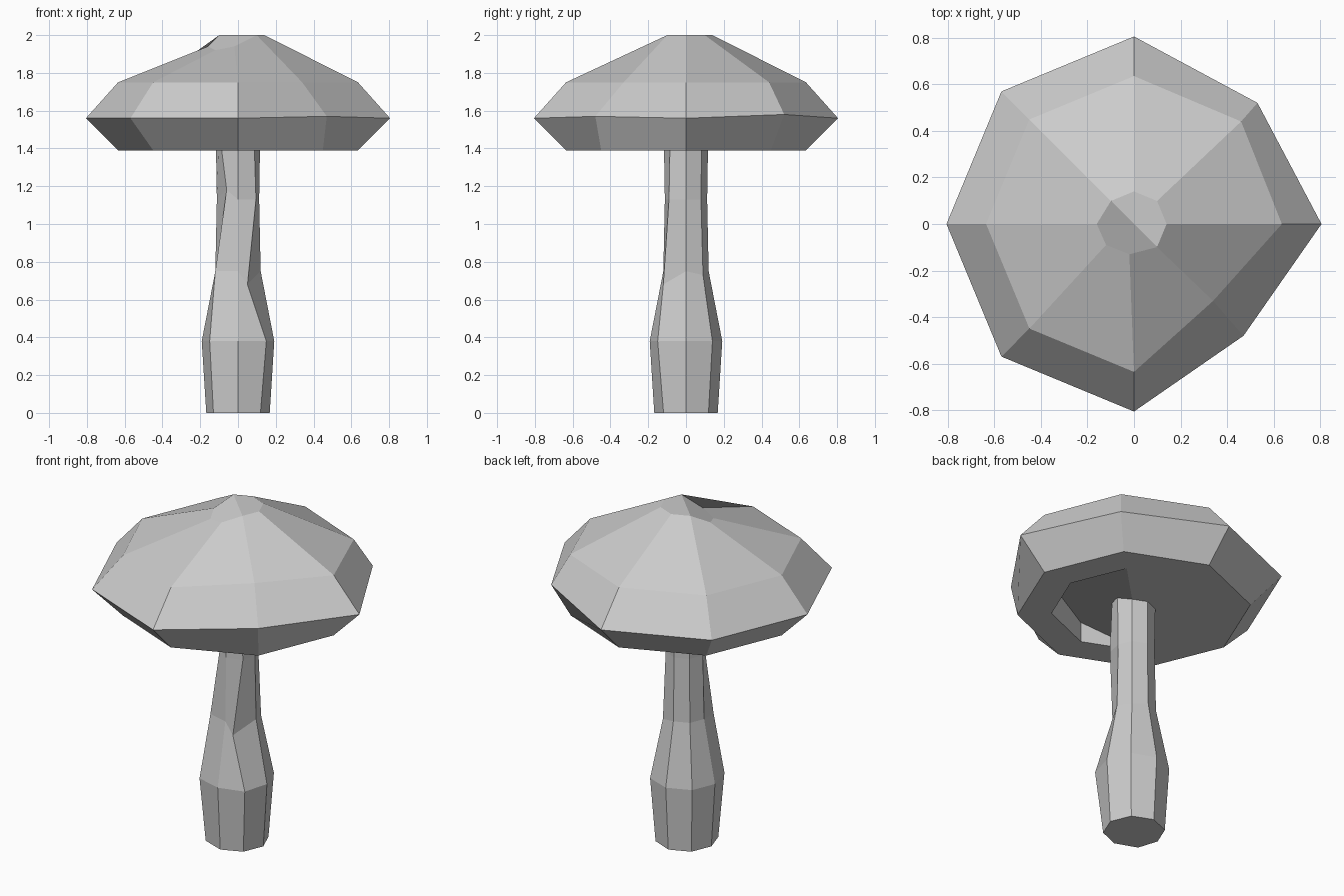
import bpy, bmesh
from math import cos, sin, pi

cube = bpy.data.objects.get("Cube")
if cube:
    bpy.data.objects.remove(cube)

SIDES = 8

grey = bpy.data.materials.new("plain_grey")
grey.use_nodes = True
colour = (0.6, 0.6, 0.6, 1)
grey.diffuse_color = colour
grey.node_tree.nodes["Principled BSDF"].inputs["Base Color"].default_value = colour


def loft(name, rings):
    """Skin stacked octagons (radius, height, {corner: moved position})."""
    bm = bmesh.new()
    loops = []
    for radius, z, moved in rings:
        loop = []
        for i in range(SIDES):
            a = 2 * pi * i / SIDES
            loop.append(bm.verts.new(moved.get(i, (radius * cos(a), radius * sin(a), z))))
        loops.append(loop)
    for low, high in zip(loops, loops[1:]):
        for i in range(SIDES):
            j = (i + 1) % SIDES
            bm.faces.new((low[i], low[j], high[j], high[i]))
    # close both ends, folded along the diagonal if corners are lifted
    for loop, fold in ((loops[0], 1), (loops[-1], 3)):
        half = SIDES // 2
        turned = loop[fold:] + loop[:fold]
        bm.faces.new(turned[:half + 1])
        bm.faces.new(turned[half:] + turned[:1])
    bmesh.ops.remove_doubles(bm, verts=bm.verts, dist=0.0005)
    bmesh.ops.recalc_face_normals(bm, faces=bm.faces)
    mesh = bpy.data.meshes.new(name)
    bm.to_mesh(mesh)
    bm.free()
    mesh.materials.append(grey)
    obj = bpy.data.objects.new(name, mesh)
    bpy.context.collection.objects.link(obj)
    return obj


# Cap: folded recess underneath, rim, shoulder and dented crown
loft("cap", [
    (0.45, 1.39, {0: (0.45, 0, 1.53), 7: (0.32, -0.32, 1.58), 6: (0, -0.45, 1.51)}),
    (0.45, 1.39, {}),
    (0.635, 1.39, {}),
    (0.805, 1.56, {1: (0.53, 0.52, 1.58), 7: (0.47, -0.48, 1.57)}),
    (0.635, 1.75, {1: (0.46, 0.44, 1.75), 7: (0.34, -0.33, 1.75)}),
    (0.14, 2.0, {4: (-0.16, 0, 1.94), 5: (-0.12, -0.09, 1.92), 6: (-0.02, -0.13, 1.94)}),
])

# Stem: bulging foot, uneven waist, straight neck
loft("stem", [
    (0.168, 0.0, {5: (-0.13, -0.12, 0)}),
    (0.192, 0.38, {1: (0.14, 0.14, 0.38), 5: (-0.15, -0.15, 0.38), 7: (0.15, -0.15, 0.38)}),
    (0.12, 0.75, {1: (0.09, 0.09, 0.73), 5: (-0.12, -0.09, 0.75), 7: (0.05, -0.12, 0.68)}),
    (0.112, 1.13, {5: (-0.06, -0.08, 1.18), 7: (0.095, -0.09, 1.13)}),
    (0.118, 1.5, {5: (-0.1, -0.09, 1.5)}),
])
